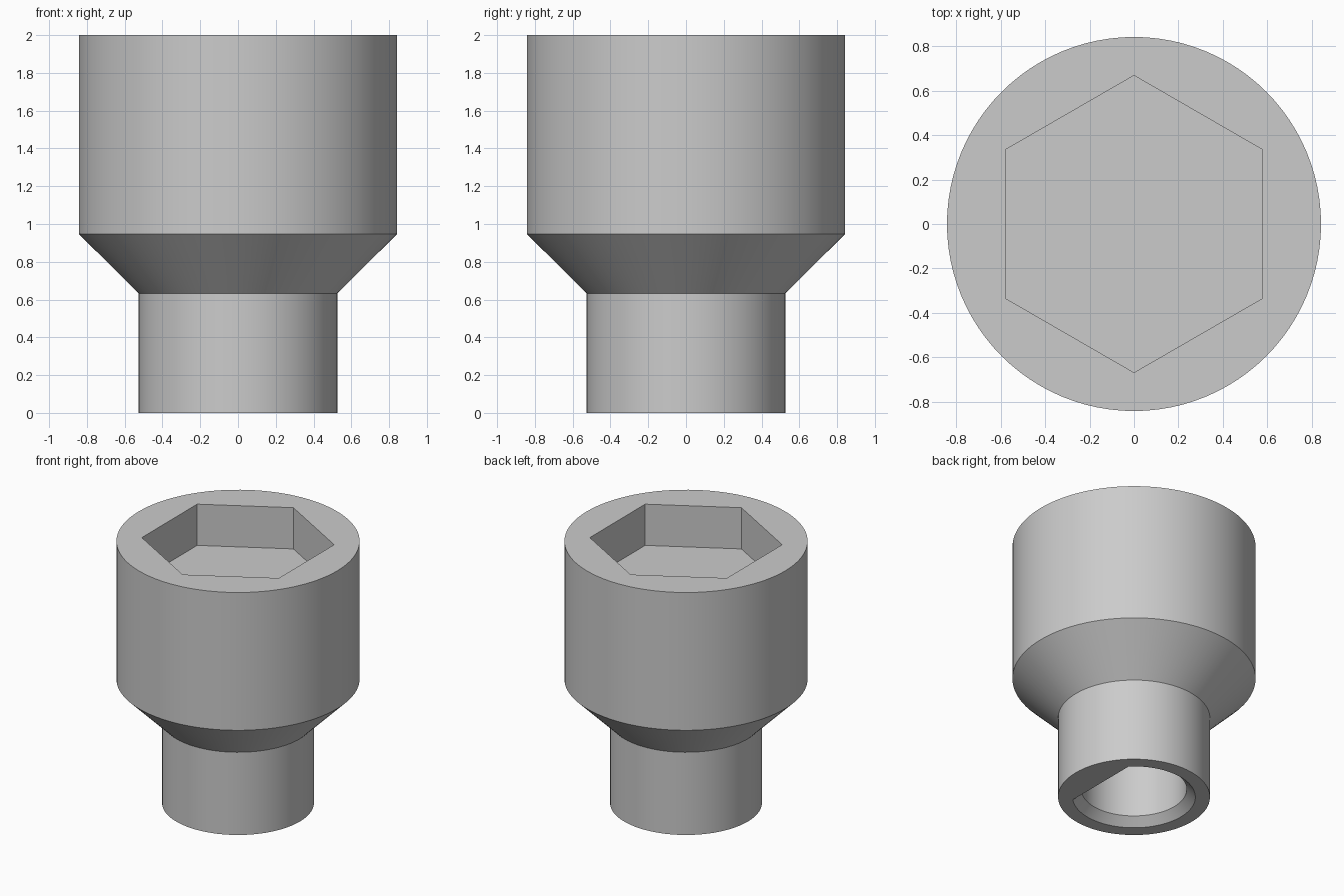
import bpy
import bmesh
from math import cos, sin, pi, radians

cube = bpy.data.objects.get("Cube")
if cube:
    bpy.data.objects.remove(cube, do_unlink=True)

SEGMENTS = 96  # divisible by 8 and 6, so the flat and hexagon corners land on vertices


def circle(radius):
    return lambda a: radius


def hexagon(apothem):
    # flats face +x and -x, corners on the y axis
    return lambda a: apothem / cos((a + pi / 6) % (pi / 3) - pi / 6)


def d_shape(radius):
    # round bore with a flat on the +x side, cut across 90 degrees
    flat = radius * cos(pi / 4)
    return lambda a: min(radius, flat / cos(a)) if cos(a) > 0.1 else radius


# Sections in order: shaft bore, outer wall, hexagonal pocket
sections = [
    (d_shape(0.365), 1.05),
    (d_shape(0.365), 0.06),
    (d_shape(0.425), 0.0),
    (circle(0.526), 0.0),
    (circle(0.526), 0.632),
    (circle(0.842), 0.947),
    (circle(0.842), 2.0),
    (hexagon(0.579), 2.0),
    (hexagon(0.579), 1.685),
]

bm = bmesh.new()
rings = []
for radius_at, z in sections:
    ring = []
    for i in range(SEGMENTS):
        a = 2 * pi * i / SEGMENTS
        r = radius_at(a)
        ring.append(bm.verts.new((r * cos(a), r * sin(a), z)))
    rings.append(ring)

# Walls between neighbouring sections
for low, high in zip(rings, rings[1:]):
    for i in range(SEGMENTS):
        j = (i + 1) % SEGMENTS
        bm.faces.new((low[i], low[j], high[j], high[i]))

# Bore ceiling and pocket floor
bm.faces.new(rings[0])
bm.faces.new(rings[-1])
bmesh.ops.recalc_face_normals(bm, faces=bm.faces)

mesh = bpy.data.meshes.new("socket_body")
bm.to_mesh(mesh)
bm.free()
body = bpy.data.objects.new("socket_body", mesh)
bpy.context.collection.objects.link(body)

# Plain grey over the whole part
grey = bpy.data.materials.new("light_grey")
grey.use_nodes = True
colour = (0.6, 0.6, 0.6, 1.0)
grey.diffuse_color = colour
grey.node_tree.nodes["Principled BSDF"].inputs["Base Color"].default_value = colour
mesh.materials.append(grey)

# Smooth round walls with crisp edges
bpy.ops.object.select_all(action="DESELECT")
body.select_set(True)
bpy.context.view_layer.objects.active = body
bpy.ops.object.shade_smooth_by_angle(angle=radians(25))
